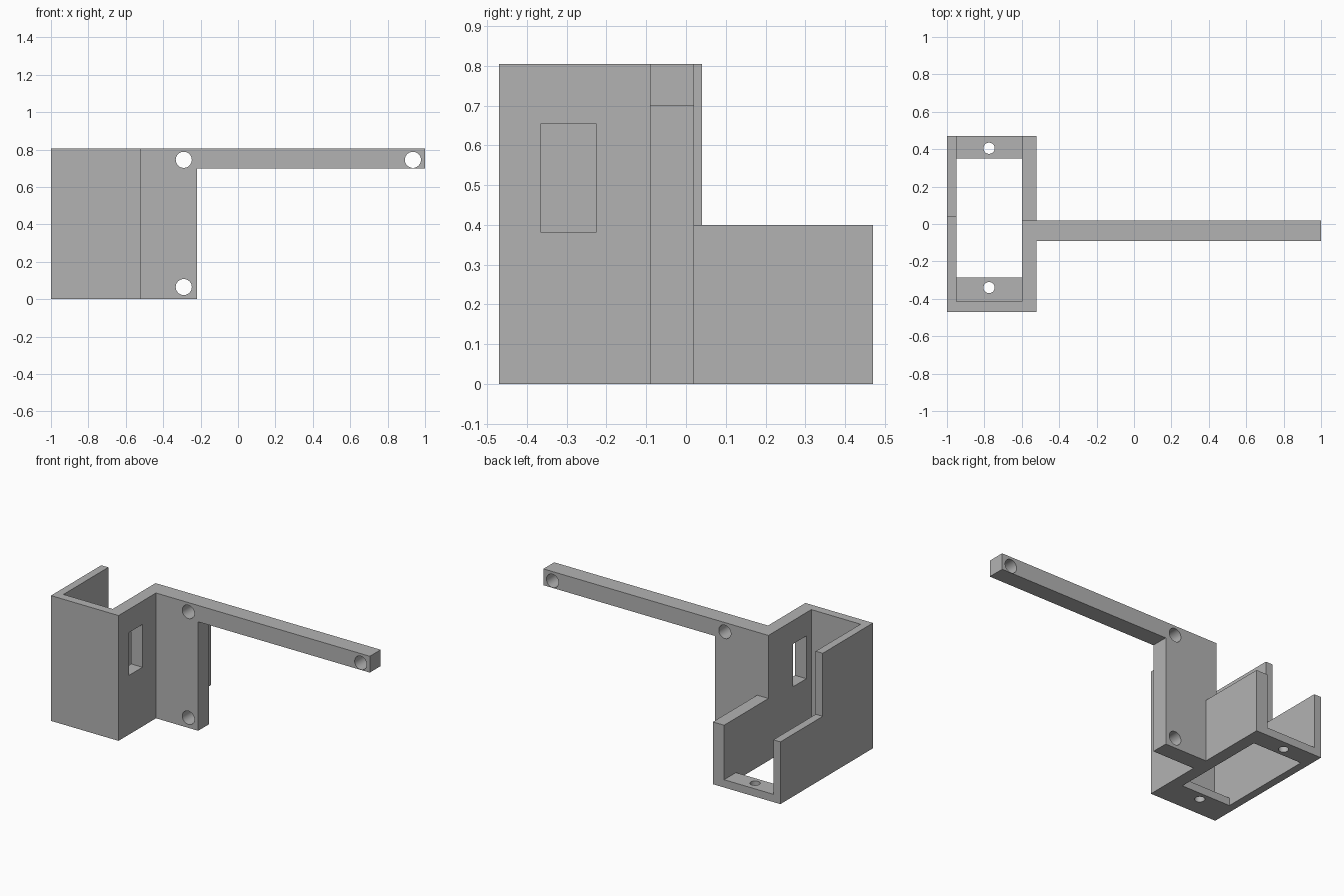
import bpy, bmesh, math
from mathutils import Matrix, Vector

if "Cube" in bpy.data.objects:
    bpy.data.objects.remove(bpy.data.objects["Cube"])

grey = bpy.data.materials.new("plain grey")
grey.diffuse_color = (0.45, 0.45, 0.45, 1)
grey.use_nodes = True
grey.node_tree.nodes["Principled BSDF"].inputs["Base Color"].default_value = grey.diffuse_color


def finish(name, bm):
    bmesh.ops.recalc_face_normals(bm, faces=bm.faces)
    me = bpy.data.meshes.new(name)
    bm.to_mesh(me)
    bm.free()
    me.materials.append(grey)
    ob = bpy.data.objects.new(name, me)
    bpy.context.collection.objects.link(ob)
    return ob


def prism(name, outline, offset):
    """Extrude a closed outline of 3D points by an offset."""
    bm = bmesh.new()
    face = bm.faces.new([bm.verts.new(p) for p in outline])
    out = bmesh.ops.extrude_face_region(bm, geom=[face])
    moved = [g for g in out["geom"] if isinstance(g, bmesh.types.BMVert)]
    bmesh.ops.translate(bm, verts=moved, vec=Vector(offset))
    return finish(name, bm)


def box(name, x0, x1, y0, y1, z0, z1):
    return prism(name, [(x0, y0, z0), (x1, y0, z0), (x1, y1, z0), (x0, y1, z0)],
                 (0, 0, z1 - z0))


def rod(name, centre, radius, depth, axis):
    bm = bmesh.new()
    bmesh.ops.create_cone(bm, cap_ends=True, segments=32, radius1=radius,
                          radius2=radius, depth=depth)
    turn = Matrix.Rotation(math.pi / 2, 4, 'X') if axis == 'Y' else Matrix()
    bmesh.ops.transform(bm, matrix=Matrix.Translation(centre) @ turn, verts=bm.verts)
    return finish(name, bm)


def combine(target, other, operation):
    mod = target.modifiers.new(operation, 'BOOLEAN')
    mod.operation, mod.solver, mod.object = operation, 'EXACT', other
    bpy.context.view_layer.objects.active = target
    bpy.ops.object.modifier_apply(modifier=mod.name)
    bpy.data.objects.remove(other)


H = 0.805

# Holder: stepped side profile, hollowed out and open at the back and top
holder = prism("holder_with_arm",
               [(-1, y, z) for y, z in ((-0.47, 0), (0.47, 0), (0.47, 0.4),
                                        (0.04, 0.4), (0.04, H), (-0.47, H))],
               (0.48, 0, 0))
cutters = [
    box("cavity", -0.95, -0.60, -0.415, 0.6, 0.05, 1),
    box("floor_opening", -0.95, -0.60, -0.285, 0.35, -0.2, 0.3),
    box("right_wall_step", -0.7, -0.4, 0.02, 0.2, 0.4, 1),
    box("side_window", -0.7, -0.4, -0.365, -0.227, 0.38, 0.655),
    rod("floor_hole", (-0.775, 0.405, 0), 0.03, 0.4, 'Z'),
    rod("floor_hole", (-0.775, -0.34, 0), 0.03, 0.4, 'Z'),
]
for c in cutters:
    combine(holder, c, 'DIFFERENCE')

# Mounting plate with the long arm, set into the right wall
arm = prism("mounting_arm",
            [(x, -0.09, z) for x, z in ((-0.56, 0), (-0.22, 0), (-0.22, 0.7),
                                        (1, 0.7), (1, H), (-0.56, H))],
            (0, 0.11, 0))
for x, z in ((-0.29, 0.745), (-0.29, 0.065), (0.935, 0.745)):
    combine(arm, rod("screw_hole", (x, 0, z), 0.043, 0.6, 'Y'), 'DIFFERENCE')
combine(holder, arm, 'UNION')

# Smooth only the round hole walls
holder.select_set(True)
bpy.context.view_layer.objects.active = holder
bpy.ops.object.shade_smooth_by_angle(angle=math.radians(30))
